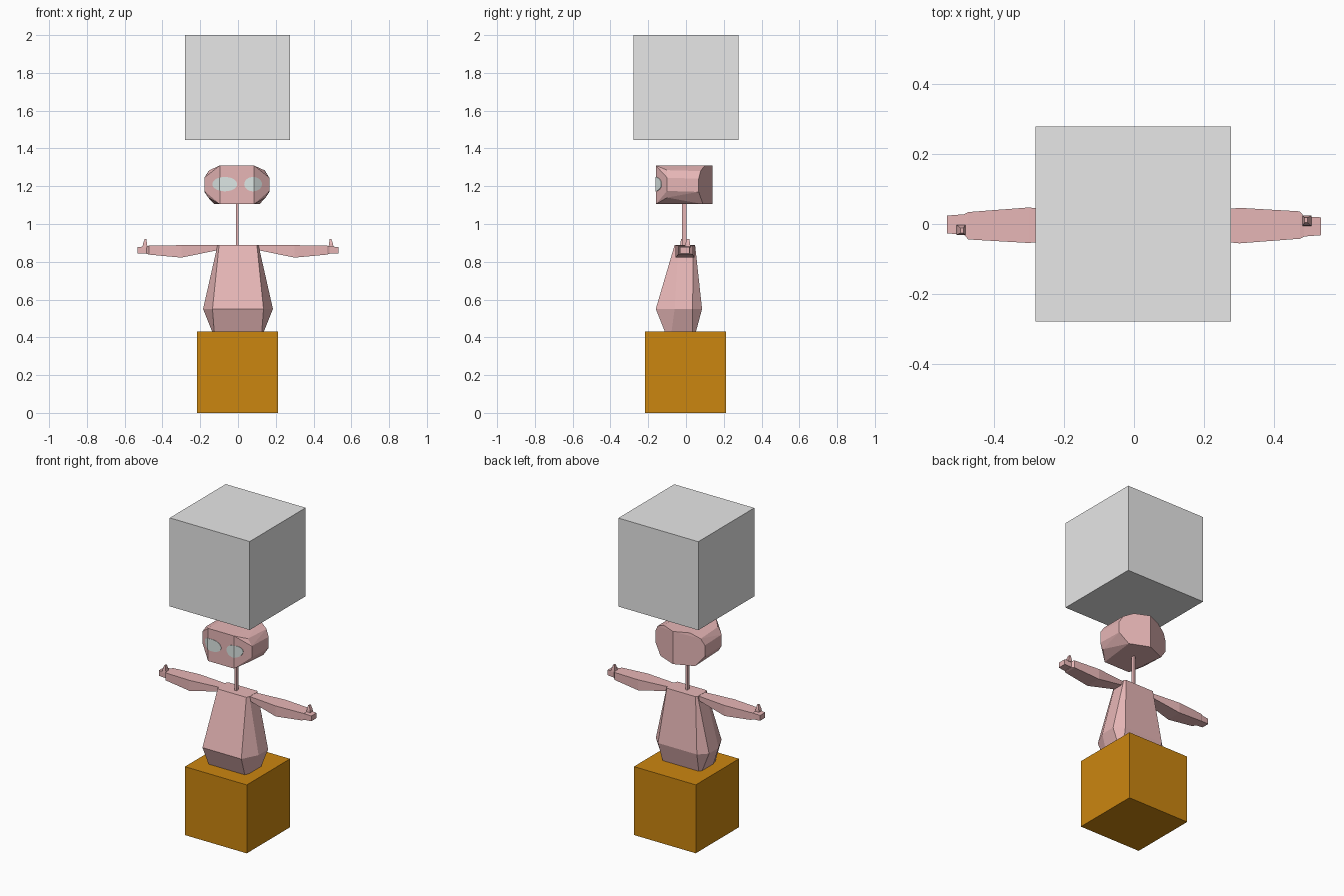
import bpy, bmesh, math
from mathutils import Matrix

old = bpy.data.objects.get("Cube")
if old:
    bpy.data.objects.remove(old)


def material(name, rgb):
    m = bpy.data.materials.new(name)
    m.use_nodes = True
    m.diffuse_color = (*rgb, 1)
    m.node_tree.nodes["Principled BSDF"].inputs["Base Color"].default_value = (*rgb, 1)
    return m


PINK = material("soft pink", (0.8, 0.47, 0.47))
GREY = material("light grey", (0.8, 0.8, 0.8))
OCHRE = material("ochre", (0.6, 0.24, 0.005))
EYE = material("pale eye", (0.73, 0.8, 0.78))


def finish(name, bm, mat):
    bmesh.ops.recalc_face_normals(bm, faces=bm.faces)
    mesh = bpy.data.meshes.new(name)
    bm.to_mesh(mesh)
    bm.free()
    mesh.materials.append(mat)
    ob = bpy.data.objects.new(name, mesh)
    bpy.context.collection.objects.link(ob)
    return ob


def box(name, centre, size, mat):
    bm = bmesh.new()
    bmesh.ops.create_cube(bm, size=1, matrix=Matrix.Translation(centre) @ Matrix.Diagonal((*size, 1)))
    return finish(name, bm, mat)


def loft(name, rings, mat, turn=0):
    """Join matching point rings into a closed solid."""
    bm = bmesh.new()
    vs = [[bm.verts.new(p) for p in r] for r in rings]
    for a, b in zip(vs, vs[1:]):
        for i in range(len(a)):
            j = (i + 1) % len(a)
            bm.faces.new((a[i], a[j], b[j], b[i]))
    bm.faces.new(vs[0])
    bm.faces.new(vs[-1])
    bmesh.ops.rotate(bm, verts=bm.verts, cent=(0, -0.004, 0), matrix=Matrix.Rotation(turn, 3, 'Z'))
    return finish(name, bm, mat)


def hull(name, half, mat, grow=1.0):
    """Convex solid from points mirrored in x."""
    bm = bmesh.new()
    for x, y, z in half:
        for s in ((1, -1) if x else (1,)):
            bm.verts.new((s * x, y, z))
    bmesh.ops.convex_hull(bm, input=bm.verts)
    bmesh.ops.dissolve_limit(bm, angle_limit=math.radians(2), verts=bm.verts, edges=bm.edges)
    bmesh.ops.scale(bm, verts=bm.verts, vec=(grow,) * 3, space=Matrix.Translation((0, 0, -1.21)))
    bmesh.ops.translate(bm, verts=bm.verts, vec=(-0.006, 0, 0))
    return finish(name, bm, mat)


# Floating block and pedestal
box("upper_block", (-0.002, 0, 1.722), (0.556, 0.556, 0.556), GREY)
box("pedestal", (-0.002, -0.002, 0.215), (0.43, 0.43, 0.43), OCHRE)


# Torso: chamfered rings, wide at the hips
def chamfered(z, inner, outer, front, back, cut):
    right = [(inner, front, z), (outer, front + cut, z), (outer, back - cut * 0.5, z), (inner, back, z)]
    return right + [(-x, y, z) for x, y, z in reversed(right)]


loft("torso", [chamfered(0.42, 0.125, 0.133, -0.108, 0.05, 0.03),
               chamfered(0.55, 0.135, 0.185, -0.16, 0.085, 0.1),
               chamfered(0.89, 0.1, 0.108, -0.06, 0.048, 0.02)], PINK)
box("neck", (-0.004, -0.009, 0.995), (0.013, 0.022, 0.23), PINK)

# Head: faceted, with a flat face and a ridge down the back
head_points = [(0.09, -0.16, 1.31), (0.09, -0.16, 1.105),
               (0.145, -0.10, 1.285), (0.172, -0.10, 1.245),
               (0.172, -0.10, 1.175), (0.152, -0.10, 1.14),
               (0, 0.14, 1.31), (0, 0.14, 1.105), (0.09, 0.10, 1.31),
               (0.15, 0.077, 1.28), (0.172, 0.067, 1.24),
               (0.172, 0.067, 1.17), (0.12, 0.09, 1.105)]
hull("head", head_points, PINK)

# Eyes: thin elliptical plates following the face
for name, x, w in (("right_eye", -0.07, 0.066), ("left_eye", 0.08, 0.047)):
    bm = bmesh.new()
    bmesh.ops.create_cone(bm, cap_ends=True, segments=32, radius1=1, radius2=1, depth=0.12)
    bmesh.ops.transform(bm, verts=bm.verts, matrix=Matrix.Translation((x, -0.16, 1.211))
                        @ Matrix.Diagonal((w, 1, 0.038, 1)) @ Matrix.Rotation(math.pi / 2, 4, 'X'))
    cutter = finish(name + "_cutter", bm, EYE)
    cutter.hide_render = True
    eye = hull(name, head_points, EYE, 1.012)
    mod = eye.modifiers.new("cut", 'BOOLEAN')
    mod.operation, mod.solver, mod.object = 'INTERSECT', 'EXACT', cutter
    bpy.context.view_layer.objects.active = eye
    bpy.ops.object.modifier_apply(modifier=mod.name)
    bpy.data.objects.remove(cutter)


# Arms, hands and thumbs: one side turned half round for the other
def section(x, y0, y1, z0, z1):
    return [(x, y0, z0), (x, y1, z0), (x, y1, z1), (x, y0, z1)]


def flat(z, x0, x1, y0, y1):
    return [(x0, y0, z), (x1, y0, z), (x1, y1, z), (x0, y1, z)]


for side, turn in (("left", 0), ("right", math.pi)):
    loft(side + "_arm", [section(0.09, -0.035, 0.025, 0.865, 0.889),
                         section(0.30, -0.055, 0.046, 0.822, 0.888),
                         section(0.472, -0.042, 0.036, 0.838, 0.885),
                         section(0.484, -0.036, 0.022, 0.842, 0.883)], PINK, turn)
    loft(side + "_hand", [section(0.48, -0.036, 0.022, 0.843, 0.882),
                          section(0.532, -0.032, 0.019, 0.845, 0.878)], PINK, turn)
    loft(side + "_thumb", [flat(0.875, 0.478, 0.506, -0.006, 0.024),
                           flat(0.895, 0.482, 0.503, -0.004, 0.022),
                           flat(0.92, 0.485, 0.494, 0.004, 0.018)], PINK, turn)
